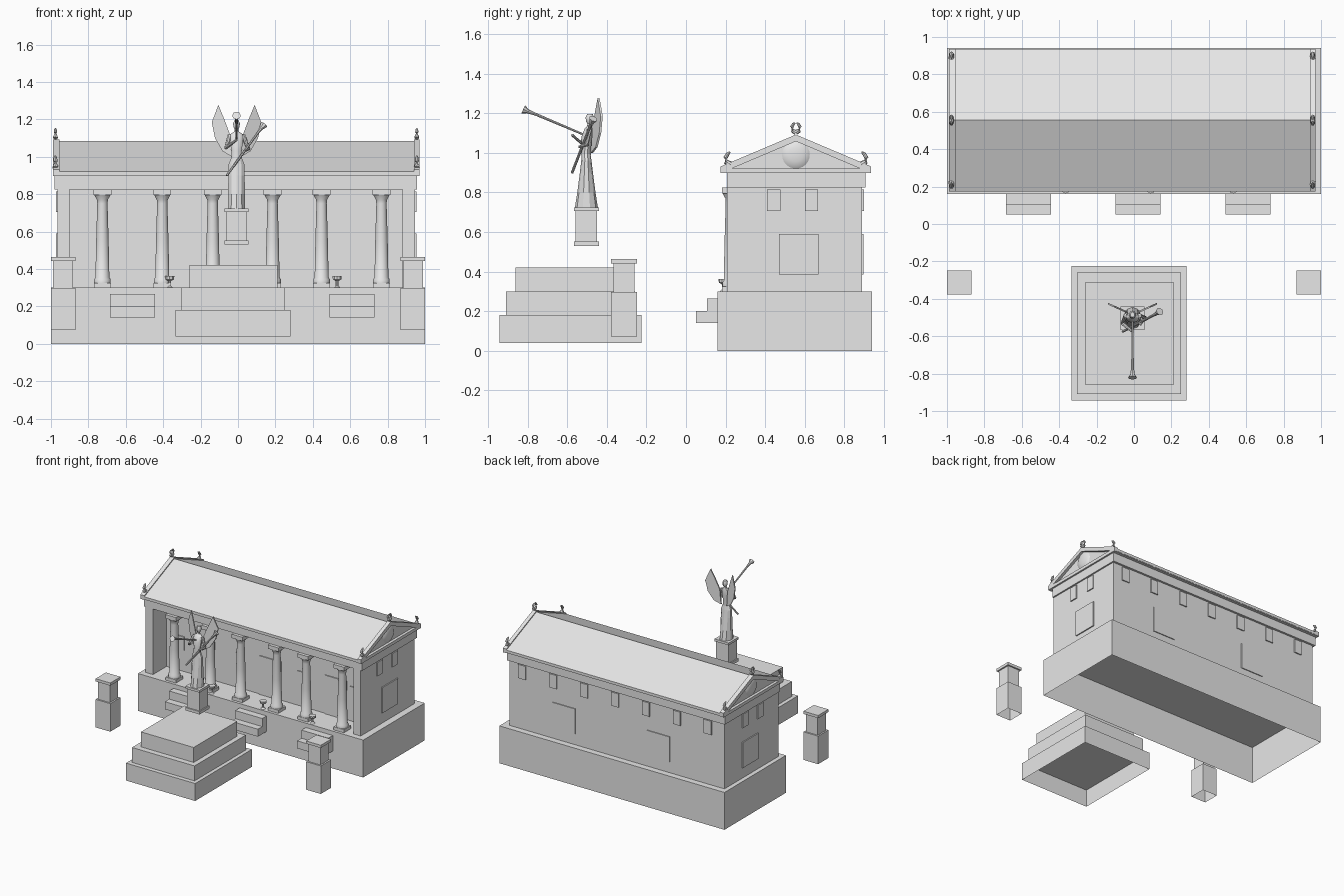
import bpy, bmesh, math
from mathutils import Vector

if "Cube" in bpy.data.objects:
    bpy.data.objects.remove(bpy.data.objects["Cube"], do_unlink=True)

stone = bpy.data.materials.new("pale_grey_stone")
stone.use_nodes = True
GREY = (0.8, 0.8, 0.8, 1)
stone.diffuse_color = GREY
stone.node_tree.nodes["Principled BSDF"].inputs["Base Color"].default_value = GREY


def finish(name, bm, smooth=False):
    bmesh.ops.recalc_face_normals(bm, faces=bm.faces)
    mesh = bpy.data.meshes.new(name)
    bm.to_mesh(mesh)
    bm.free()
    mesh.materials.append(stone)
    ob = bpy.data.objects.new(name, mesh)
    bpy.context.collection.objects.link(ob)
    if smooth:
        bpy.ops.object.select_all(action='DESELECT')
        ob.select_set(True)
        bpy.context.view_layer.objects.active = ob
        bpy.ops.object.shade_smooth_by_angle(angle=math.radians(35))
    return ob


def box(name, xs, ys, zs, hollow=False):
    """Box between limits; hollow leaves the underside open."""
    bm = bmesh.new()
    bmesh.ops.create_cube(bm, size=1)
    for v in bm.verts:
        v.co = [r[0] if c < 0 else r[1] for c, r in zip(v.co, (xs, ys, zs))]
    if hollow:
        low = [f for f in bm.faces if f.calc_center_median().z < zs[0] + 1e-4]
        bmesh.ops.delete(bm, geom=low, context='FACES_ONLY')
    return finish(name, bm)


def prism(name, profile, x0, x1):
    """Outline in y and z, pushed along x."""
    bm = bmesh.new()
    face = bm.faces.new([bm.verts.new((x0, y, z)) for y, z in profile])
    out = bmesh.ops.extrude_face_region(bm, geom=[face])
    moved = [g for g in out["geom"] if isinstance(g, bmesh.types.BMVert)]
    bmesh.ops.translate(bm, verts=moved, vec=(x1 - x0, 0, 0))
    return finish(name, bm)


def skin(name, rings, smooth=True):
    """Join rings of points into a closed skin."""
    bm = bmesh.new()
    loops = [[bm.verts.new(p) for p in ring] for ring in rings]
    n = len(loops[0])
    for a, b in zip(loops, loops[1:]):
        for i in range(n):
            j = (i + 1) % n
            bm.faces.new((a[i], a[j], b[j], b[i]))
    bm.faces.new(loops[0])
    bm.faces.new(loops[-1])
    return finish(name, bm, smooth)


def turned(name, x, y, rows, n=12, smooth=True):
    """Stack of rings, each row: z, x radius, y radius, y shift."""
    ang = [math.tau * (i + 0.5) / n for i in range(n)]
    return skin(name, [[(x + rx * math.cos(a), y + dy + ry * math.sin(a), z)
                        for a in ang] for z, rx, ry, dy in rows], smooth)


def tube(name, points, radii, n=8):
    pts = [Vector(p) for p in points]
    rings = []
    for i, p in enumerate(pts):
        d = pts[min(i + 1, len(pts) - 1)] - pts[max(i - 1, 0)]
        q = d.to_track_quat('Z', 'Y')
        rings.append([p + q @ Vector((radii[i] * math.cos(math.tau * k / n),
                                      radii[i] * math.sin(math.tau * k / n), 0))
                      for k in range(n)])
    return skin(name, rings)


# Temple base and front steps
box("temple_base", (-1, 1), (0.16, 0.94), (0, 0.3), True)
for x in (-0.565, 0.022, 0.61):
    box("lower_step", (x - 0.12, x + 0.12), (0.05, 0.16), (0.14, 0.2))
    box("upper_step", (x - 0.12, x + 0.12), (0.105, 0.16), (0.2, 0.265))

# Walls with recessed porch
L, R, MID = -0.965, 0.945, 0.555
box("main_hall", (L, R), (0.38, 0.89), (0.3, 0.826))
box("left_porch_wall", (R - 0.065, R), (0.207, 0.38), (0.3, 0.826))
box("right_porch_wall", (L, L + 0.065), (0.207, 0.38), (0.3, 0.826))

# Doors and niches on the porch wall
for x in (-0.567, 0.022, 0.605):
    box("door", (x - 0.097, x + 0.097), (0.372, 0.38), (0.3, 0.61))
for x in (-0.773, -0.247, 0.302, 0.768):
    box("porch_window", (x - 0.033, x + 0.033), (0.372, 0.38), (0.47, 0.58))

# Windows on the back and the two ends
for i in range(7):
    x = 0.83 - 0.275 * i
    box("back_upper_window", (x - 0.033, x + 0.033), (0.89, 0.899), (0.705, 0.815))
for x in (0.46, -0.38):
    box("back_window", (x - 0.1, x + 0.1), (0.89, 0.897), (0.385, 0.59))
for x0, x1 in ((L - 0.009, L), (R, R + 0.009)):
    for y in (0.443, 0.633):
        box("end_upper_window", (x0, x1), (y - 0.033, y + 0.033), (0.705, 0.815))
    box("end_window", (x0, x1), (0.47, 0.67), (0.385, 0.59))

# Columns
for x in (-0.725, -0.405, -0.135, 0.185, 0.447, 0.767):
    y = 0.228
    box("column_plinth", (x - 0.046, x + 0.046), (y - 0.046, y + 0.046), (0.3, 0.325))
    turned("column_shaft", x, y, [(z, r, r, 0) for z, r in (
        (0.325, 0.045), (0.345, 0.045), (0.355, 0.038), (0.55, 0.034),
        (0.75, 0.028), (0.77, 0.03), (0.795, 0.044))], 16)
    box("column_cap", (x - 0.048, x + 0.048), (y - 0.046, y + 0.046), (0.795, 0.826))

# Small bowls on the porch edge
for x in (-0.365, 0.09, 0.53):
    turned("porch_bowl", x, 0.19, [(z, r, r, 0) for z, r in (
        (0.3, 0.018), (0.31, 0.008), (0.335, 0.008), (0.345, 0.024), (0.362, 0.026))], 10)

# Entablature, cornice and roof
box("frieze", (-0.98, 0.957), (0.207, 0.907), (0.826, 0.897))
box("cornice", (-0.99, 0.97), (0.18, 0.93), (0.897, 0.922))


def chevron(rise, t):
    half, z0, z1 = 0.38, 0.922 + rise, 1.083 + rise
    return [(MID - half, z0), (MID, z1), (MID + half, z0),
            (MID + half, z0 - t), (MID, z1 - t), (MID - half, z0 - t)]


prism("roof", chevron(0, 0.022), -0.96, 0.94)
prism("right_raking_cornice", chevron(0.009, 0.034), -0.99, -0.955)
prism("left_raking_cornice", chevron(0.009, 0.034), 0.94, 0.97)
prism("gable_wall", [(0.21, 0.915), (MID, 1.065), (0.9, 0.915)], -0.968, 0.948)

# Gable discs and roof ornaments
for x, s in ((-0.968, -1), (0.948, 1)):
    skin("gable_disc", [[(x + s * d, MID + r * math.cos(math.tau * k / 24),
                          0.99 + r * math.sin(math.tau * k / 24)) for k in range(24)]
                        for d, r in ((0, 0.07), (0.008, 0.058), (0.014, 0.035), (0.016, 0.01))])
    xo = x + s * 0.008
    for side in (-1, 1):
        arc = [math.radians(a) for a in (-90, -40, 10, 55, 80)]
        tube("peak_ornament", [(xo, MID + side * 0.021 * math.cos(a), 1.127 + 0.024 * math.sin(a))
                               for a in arc], (0.013, 0.011, 0.009, 0.007, 0.003))
        y = MID + side * 0.34
        tube("corner_ornament", [(xo, y + side * dy, z) for dy, z in (
            (-0.012, 0.94), (0.012, 0.955), (0.016, 0.975), (0.004, 0.995), (-0.008, 1.005))],
             (0.016, 0.013, 0.011, 0.009, 0.004))

# Stepped platform
for x0, x1, y0, y1, z0, z1 in ((-0.335, 0.28, -0.943, -0.225, 0.04, 0.18),
                               (-0.305, 0.25, -0.908, -0.258, 0.18, 0.3),
                               (-0.258, 0.21, -0.862, -0.31, 0.3, 0.42)):
    box("platform_tier", (x0, x1), (y0, y1), (z0, z1), True)

# Corner posts
for x in (-0.935, 0.935):
    for name, h, z0, z1 in (("post_base", 0.065, 0.073, 0.298),
                            ("post_shaft", 0.053, 0.298, 0.442),
                            ("post_cap", 0.065, 0.442, 0.464)):
        box(name, (x - h, x + h), (-0.313 - h, -0.313 + h), (z0, z1), name == "post_base")

# Statue pedestal
sx, sy = -0.008, -0.503
for name, h, z0, z1 in (("pedestal_foot", 0.063, 0.53, 0.553),
                        ("pedestal_body", 0.054, 0.553, 0.705),
                        ("pedestal_cap", 0.063, 0.705, 0.724)):
    box(name, (sx - h, sx + h), (sy - h, sy + h), (z0, z1))

# Statue figure
turned("robe", sx, sy, [(0.724, 0.048, 0.058, 0), (0.8, 0.047, 0.046, 0),
                        (0.9, 0.046, 0.033, 0), (0.96, 0.044, 0.026, 0),
                        (1.0, 0.028, 0.022, -0.002)], 10, False)
turned("torso", sx, sy, [(0.99, 0.03, 0.024, -0.002), (1.03, 0.028, 0.024, 0),
                         (1.08, 0.037, 0.028, 0.003), (1.12, 0.036, 0.02, 0.01),
                         (1.135, 0.012, 0.012, 0.015), (1.15, 0.01, 0.01, 0.016)], 10)
turned("head", sx, sy + 0.018, [(1.143, 0.008, 0.01, 0), (1.158, 0.017, 0.02, 0),
                                (1.178, 0.019, 0.022, 0), (1.195, 0.012, 0.014, 0)], 10)

# Arms and the two horns
tube("right_arm", [(sx - 0.035, -0.49, 1.115), (sx - 0.055, -0.53, 1.05), (sx, -0.575, 1.09)],
     (0.013, 0.011, 0.007))
tube("left_arm", [(sx + 0.035, -0.49, 1.115), (sx + 0.065, -0.5, 1.04), (sx + 0.04, -0.54, 1.03)],
     (0.013, 0.011, 0.007))
tube("long_horn", [(sx, -0.5, 1.085), (sx, -0.76, 1.195), (sx, -0.8, 1.21), (sx, -0.822, 1.22)],
     (0.005, 0.007, 0.011, 0.023))
tube("short_horn", [(-0.06, -0.575, 0.9), (0.1, -0.49, 1.12), (0.122, -0.478, 1.15),
                    (0.138, -0.468, 1.172)], (0.007, 0.007, 0.01, 0.022))

# Wings, swept back towards their outer edge
outline = ((0.025, 1.0), (0.075, 1.03), (0.115, 1.1), (0.132, 1.185), (0.097, 1.277),
           (0.065, 1.2), (0.035, 1.12))
for side in (-1, 1):
    skin("wing", [[(sx + side * u, -0.485 + 0.45 * u + t, z) for u, z in outline]
                  for t in (-0.005, 0.005)], False)
